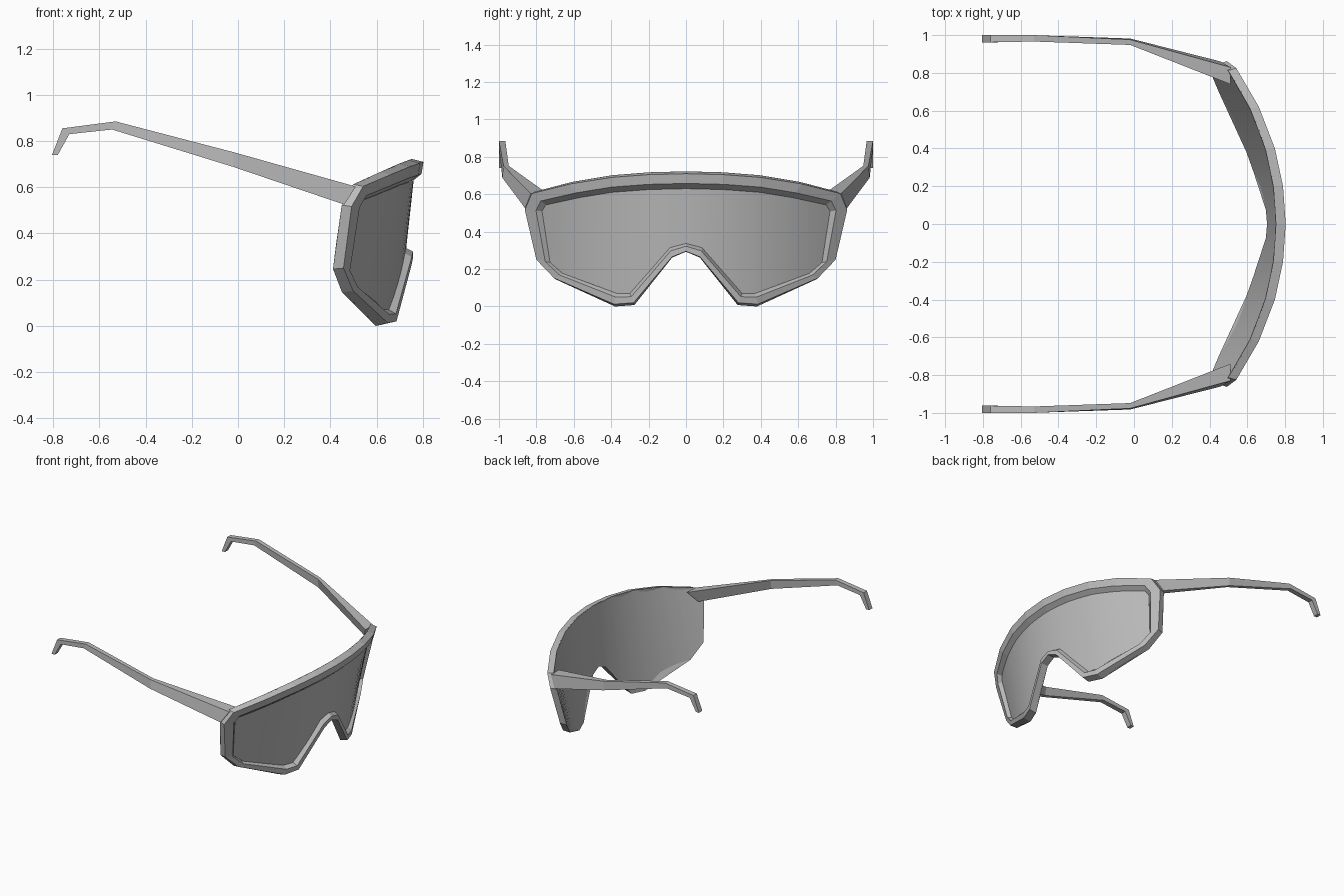
import bpy
import bmesh
from mathutils import Vector

cube = bpy.data.objects.get("Cube")
if cube:
    bpy.data.objects.remove(cube, do_unlink=True)

grey = bpy.data.materials.new("plain_grey")
grey.use_nodes = True
colour = (0.5, 0.5, 0.5, 1)
grey.diffuse_color = colour
grey.node_tree.nodes["Principled BSDF"].inputs["Base Color"].default_value = colour


def add_object(name, bm):
    bmesh.ops.remove_doubles(bm, verts=bm.verts, dist=0.0005)
    bmesh.ops.dissolve_degenerate(bm, edges=bm.edges, dist=0.0005)
    bmesh.ops.recalc_face_normals(bm, faces=bm.faces)
    mesh = bpy.data.meshes.new(name)
    bm.to_mesh(mesh)
    bm.free()
    mesh.materials.append(grey)
    obj = bpy.data.objects.new(name, mesh)
    bpy.context.collection.objects.link(obj)
    return obj


def loft(bm, rings, join_ends):
    """Bridge closed rings; join last to first, or cap both ends."""
    rows = [[bm.verts.new(p) for p in ring] for ring in rings]
    pairs = list(zip(rows, rows[1:]))
    if join_ends:
        pairs.append((rows[-1], rows[0]))
    else:
        bm.faces.new(rows[0])
        bm.faces.new(rows[-1])
    for a, b in pairs:
        for i in range(len(a)):
            j = (i + 1) % len(a)
            bm.faces.new((a[i], a[j], b[j], b[i]))


def on_shield(p, offset):
    """Place a (y, z) point on the curved, leaning shield surface."""
    y, z = p
    return Vector((.672 + .11 * z - (.53 - .27 * z) * y * y + offset, y, z))


def whole(half, offset):
    """Mirror a half outline across y = 0 and lay it on the shield."""
    flipped = [Vector((-p.x, p.y)) for p in reversed(half[1:-1])]
    return [on_shield(p, offset) for p in half + flipped]


# Half outlines (y, z), from top centre around the side to the nose bridge
outer = [Vector(p) for p in (
    (0, .71), (.2, .705), (.4, .69), (.62, .655), (.825, .604), (.862, .517),
    (.80, .25), (.706, .152), (.385, .0125), (.28, .02), (.075, .265), (0, .295))]
edge = [Vector(p) for p in (
    (0, .63), (.2, .625), (.4, .61), (.57, .582), (.75, .543), (.77, .51),
    (.727, .235), (.66, .177), (.37, .07), (.30, .07), (.085, .315), (0, .337))]
back = [Vector((p.x * .985, p.y + (p.y - .36) * .036)) for p in outer]
mid = [o.lerp(e, .65) for o, e in zip(outer, edge)]

# Frame: rim with a bevelled opening, swept around the lens
bm = bmesh.new()
loft(bm, [whole(outer, .053), whole(mid, .05), whole(edge, .018), whole(back, 0)], True)
add_object("frame", bm)


def point_at(line, y):
    for a, b in zip(line, line[1:]):
        if y <= b.x + 1e-6:
            return a.lerp(b, (y - a.x) / (b.x - a.x))
    return line[-1]


def lens_sheet(name, outline, offset):
    """Fill an outline with narrow vertical strips."""
    top, bottom = outline[:6], outline[:4:-1]
    last = outline[5].x
    columns = {round(p.x, 4) for p in outline}
    columns |= {i * .05 for i in range(20) if i * .05 < last}
    bm = bmesh.new()
    for side in (1, -1):
        strips = []
        for y in sorted(columns):
            strip = []
            for line in (top, bottom):
                p = on_shield(point_at(line, y), offset)
                strip.append(bm.verts.new((p.x, p.y * side, p.z)))
            strips.append(strip)
        for a, b in zip(strips, strips[1:]):
            bm.faces.new((a[0], b[0], b[1], a[1]))
    sheet = add_object(name, bm)
    for poly in sheet.data.polygons:
        poly.use_smooth = True


# Lens: front face inside the opening, back face reaching the rim
lens_sheet("lens_front", edge, .019)
lens_sheet("lens_back", back, 0)

# Temple arms: each section as top (x, z, inner y, outer y), then bottom
sections = (
    ((.51, .603, .74, .83), (.46, .525, .80, .86)),
    ((-.02, .752, .948, .976), (-.02, .688, .955, .982)),
    ((-.53, .885, .966, 1), (-.545, .85, .966, 1)),
    ((-.76, .855, .962, 1), (-.73, .83, .962, 1)),
    ((-.805, .74, .962, 1), (-.78, .74, .962, 1)))
bm = bmesh.new()
loft(bm, [((xt, ti, zt), (xt, to, zt), (xb, bo, zb), (xb, bi, zb))
          for (xt, zt, ti, to), (xb, zb, bi, bo) in sections], False)
arms = add_object("temple_arms", bm)
mirror = arms.modifiers.new("mirror", "MIRROR")
mirror.use_axis = (False, True, False)
